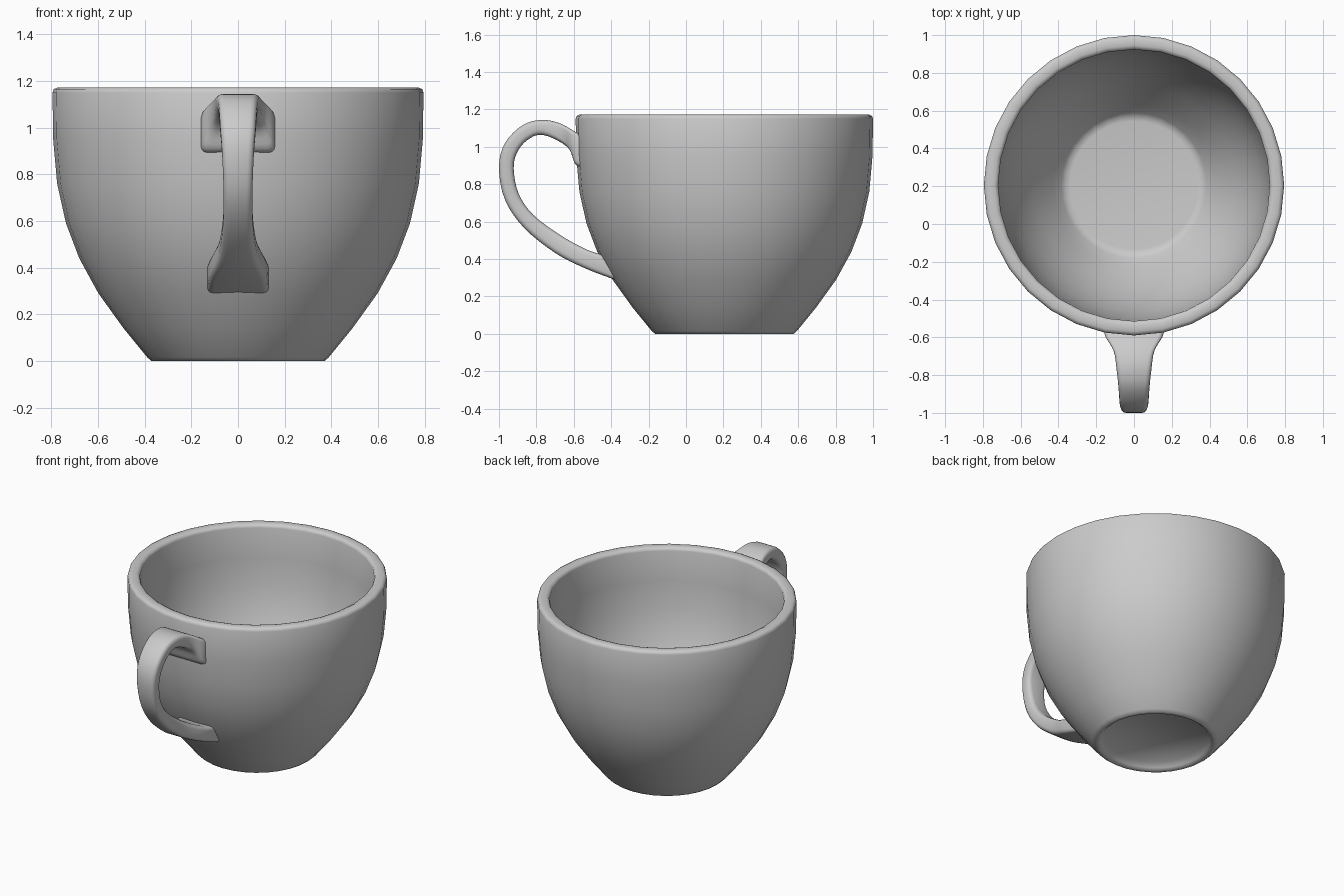
import bpy, bmesh, math
from mathutils import Vector

if "Cube" in bpy.data.objects:
    bpy.data.objects.remove(bpy.data.objects["Cube"])

SEGMENTS = 32
CENTRE_Y = 0.205


def finish(bm, name, angle):
    bmesh.ops.recalc_face_normals(bm, faces=bm.faces[:])
    mesh = bpy.data.meshes.new(name)
    bm.to_mesh(mesh)
    bm.free()
    obj = bpy.data.objects.new(name, mesh)
    bpy.context.collection.objects.link(obj)
    bpy.ops.object.select_all(action='DESELECT')
    obj.select_set(True)
    bpy.context.view_layer.objects.active = obj
    bpy.ops.object.shade_smooth_by_angle(angle=math.radians(angle))
    return obj


def bridge(bm, rings):
    for a, b in zip(rings, rings[1:]):
        n = len(a)
        for i in range(n):
            j = (i + 1) % n
            bm.faces.new((a[i], a[j], b[j], b[i]))


# Cup: closed profile (radius, z) from recessed foot, up the outside, down the inside
profile = [(0.31, 0.04), (0.335, 0.012), (0.35, 0.0), (0.37, 0.0), (0.388, 0.015),
           (0.49, 0.14), (0.598, 0.29), (0.68, 0.44), (0.737, 0.59), (0.775, 0.76),
           (0.792, 0.95), (0.795, 1.15), (0.79, 1.165), (0.775, 1.172),
           (0.74, 1.172), (0.724, 1.165), (0.719, 1.15), (0.716, 0.95), (0.70, 0.77),
           (0.665, 0.61), (0.612, 0.475), (0.535, 0.33), (0.43, 0.185),
           (0.385, 0.125), (0.365, 0.107), (0.34, 0.103)]
bm = bmesh.new()
rings = []
for r, z in profile:
    ring = []
    for i in range(SEGMENTS):
        a = math.tau * i / SEGMENTS
        ring.append(bm.verts.new((r * math.cos(a), CENTRE_Y + r * math.sin(a), z)))
    rings.append(ring)
bridge(bm, rings)
bm.faces.new(rings[0])
bm.faces.new(rings[-1])
finish(bm, "cup_body", 50)

# Handle: strap stations (outer y, outer z, inner y, inner z, half width)
stations = [(-0.56, 1.06, -0.555, 0.89, 0.16),
            (-0.60, 1.085, -0.594, 0.91, 0.15),
            (-0.68, 1.128, -0.635, 1.00, 0.108),
            (-0.775, 1.144, -0.765, 1.064, 0.092),
            (-0.875, 1.115, -0.85, 1.035, 0.082),
            (-0.968, 1.02, -0.905, 0.965, 0.076),
            (-1.0, 0.89, -0.921, 0.88, 0.068),
            (-0.968, 0.717, -0.895, 0.75, 0.062),
            (-0.866, 0.567, -0.815, 0.635, 0.064),
            (-0.70, 0.433, -0.67, 0.527, 0.082),
            (-0.545, 0.353, -0.54, 0.455, 0.118),
            (-0.40, 0.297, -0.465, 0.428, 0.13),
            (-0.37, 0.29, -0.43, 0.42, 0.13)]


def smooth_path(points, steps):
    pts = [Vector(p) for p in points]
    pts = [pts[0]] + pts + [pts[-1]]
    out = []
    for p0, p1, p2, p3 in zip(pts, pts[1:], pts[2:], pts[3:]):
        for s in range(steps):
            t = s / steps
            out.append(0.5 * (2 * p1 + (p2 - p0) * t + (2 * p0 - 5 * p1 + 4 * p2 - p3) * t * t
                              + (3 * p1 - p0 - 3 * p2 + p3) * t ** 3))
    return out + [pts[-1]]


bm = bmesh.new()
rings = []
for oy, oz, iy, iz, half in smooth_path(stations, 4):
    outer, inner = Vector((0, oy, oz)), Vector((0, iy, iz))
    mid = (outer + inner) / 2
    depth = (outer - inner).length / 2
    across = (outer - inner).normalized()
    rad = 0.026
    ring = []
    for k, (sx, sd) in enumerate([(1, 1), (-1, 1), (-1, -1), (1, -1)]):
        for step in range(4):
            a = math.radians(90 * k + 30 * step)
            x = sx * (half - rad) + rad * math.cos(a)
            d = sd * (depth - rad) + rad * math.sin(a)
            ring.append(bm.verts.new(mid + Vector((x, 0, 0)) + across * d))
    rings.append(ring)
bridge(bm, rings)
bm.faces.new(rings[0])
bm.faces.new(rings[-1])
finish(bm, "handle", 50)
